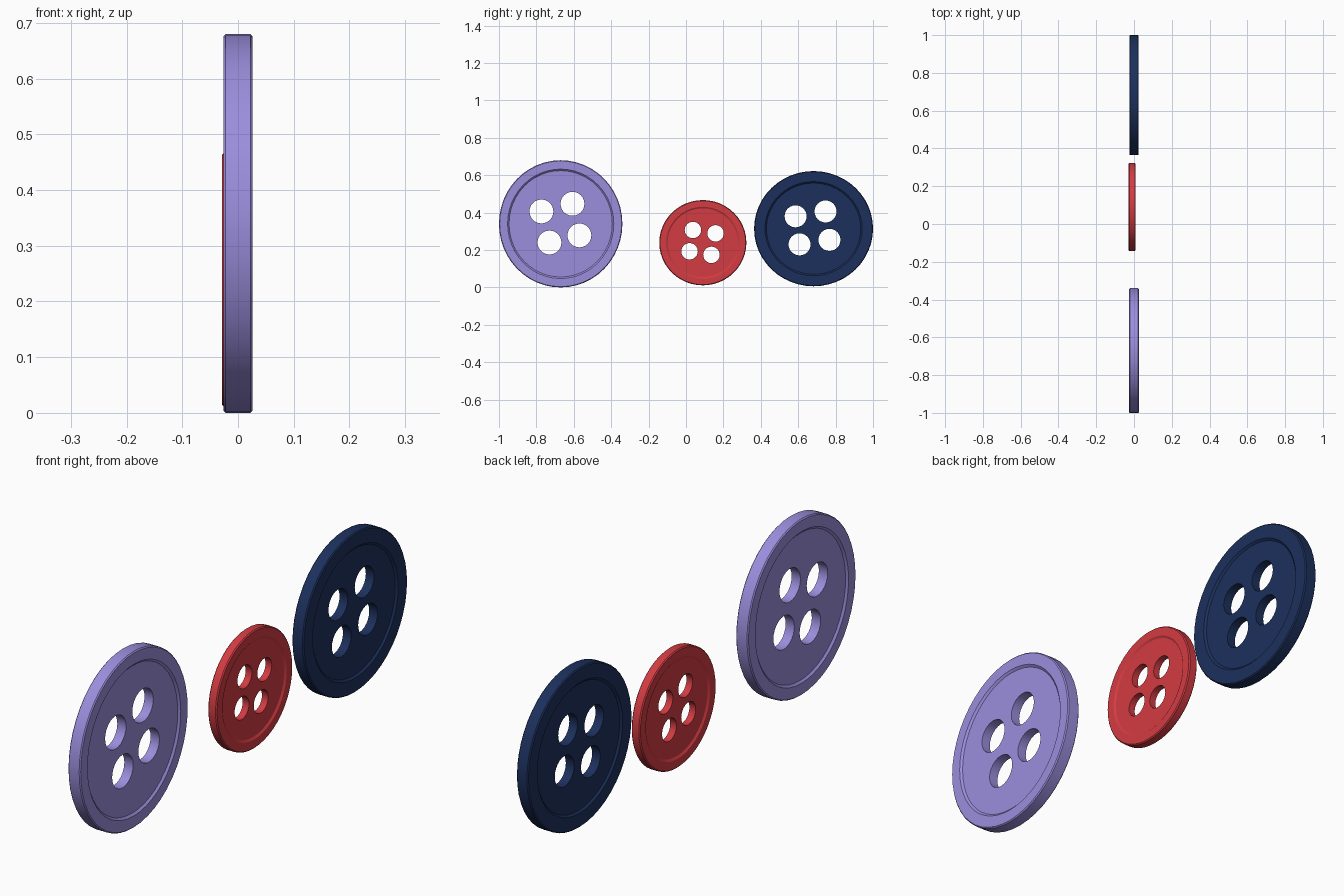
import bpy, bmesh, math
from mathutils import Matrix

if "Cube" in bpy.data.objects:
    bpy.data.objects.remove(bpy.data.objects["Cube"])


def make_object(name, bm):
    bmesh.ops.recalc_face_normals(bm, faces=bm.faces)
    mesh = bpy.data.meshes.new(name)
    bm.to_mesh(mesh)
    bm.free()
    obj = bpy.data.objects.new(name, mesh)
    bpy.context.collection.objects.link(obj)
    return obj


def lathe_x(profile, segments, sy, sz):
    """Closed disc about the x axis from (x, radius) points."""
    bm = bmesh.new()
    rings = []
    for x, r in profile:
        rings.append([bm.verts.new((x, r * sy * math.cos(2 * math.pi * i / segments),
                                    r * sz * math.sin(2 * math.pi * i / segments)))
                      for i in range(segments)])
    for a, b in zip(rings, rings[1:]):
        for i in range(segments):
            j = (i + 1) % segments
            bm.faces.new((a[i], a[j], b[j], b[i]))
    bm.faces.new(rings[0])
    bm.faces.new(rings[-1])
    return bm


def button(name, color, cy, cz, ry, rz, x0, x1, recess, hole_r, holes):
    # disc with raised rim on both sides
    d, b = 0.14 * (x1 - x0), 0.004
    in_r, lip = recess / ry, 0.008 / ry
    profile = [(x0 + d, in_r - lip), (x0, in_r), (x0, 1 - b / ry), (x0 + b, 1),
               (x1 - b, 1), (x1, 1 - b / ry), (x1, in_r), (x1 - d, in_r - lip)]
    obj = make_object(name, lathe_x(profile, 48, ry, rz))
    obj.location = (0, cy, cz)

    # four thread holes
    bm = bmesh.new()
    for y, z in holes:
        bmesh.ops.create_cone(bm, cap_ends=True, segments=24, radius1=hole_r,
                              radius2=hole_r, depth=0.3,
                              matrix=Matrix.Translation((0, y, z)) @ Matrix.Rotation(math.pi / 2, 4, 'Y'))
    cutter = make_object(name + "_hole_cutter", bm)
    cutter.hide_render = True
    mod = obj.modifiers.new("holes", 'BOOLEAN')
    mod.operation, mod.solver, mod.object = 'DIFFERENCE', 'EXACT', cutter

    bpy.ops.object.select_all(action='DESELECT')
    obj.select_set(True)
    bpy.context.view_layer.objects.active = obj
    bpy.ops.object.modifier_apply(modifier=mod.name)
    bpy.data.objects.remove(cutter)
    bpy.ops.object.shade_smooth_by_angle(angle=math.radians(25))

    mat = bpy.data.materials.new(name + "_color")
    mat.diffuse_color = color
    mat.use_nodes = True
    mat.node_tree.nodes["Principled BSDF"].inputs["Base Color"].default_value = mat.diffuse_color
    obj.data.materials.clear()
    obj.data.materials.append(mat)


button("lilac_button", (0.33, 0.27, 0.72, 1), -0.67, 0.34, 0.33, 0.34, -0.026, 0.026, 0.284, 0.064,
       [(-0.773, 0.406), (-0.607, 0.447), (-0.73, 0.24), (-0.57, 0.278)])
button("red_button", (0.65, 0.045, 0.055, 1), 0.09, 0.239, 0.233, 0.228, -0.029, 0.008, 0.196, 0.044,
       [(0.037, 0.307), (0.158, 0.289), (0.019, 0.193), (0.136, 0.174)])
button("navy_button", (0.012, 0.03, 0.11, 1), 0.682, 0.314, 0.318, 0.308, -0.025, 0.024, 0.26, 0.059,
       [(0.586, 0.38), (0.746, 0.406), (0.607, 0.23), (0.767, 0.254)])
